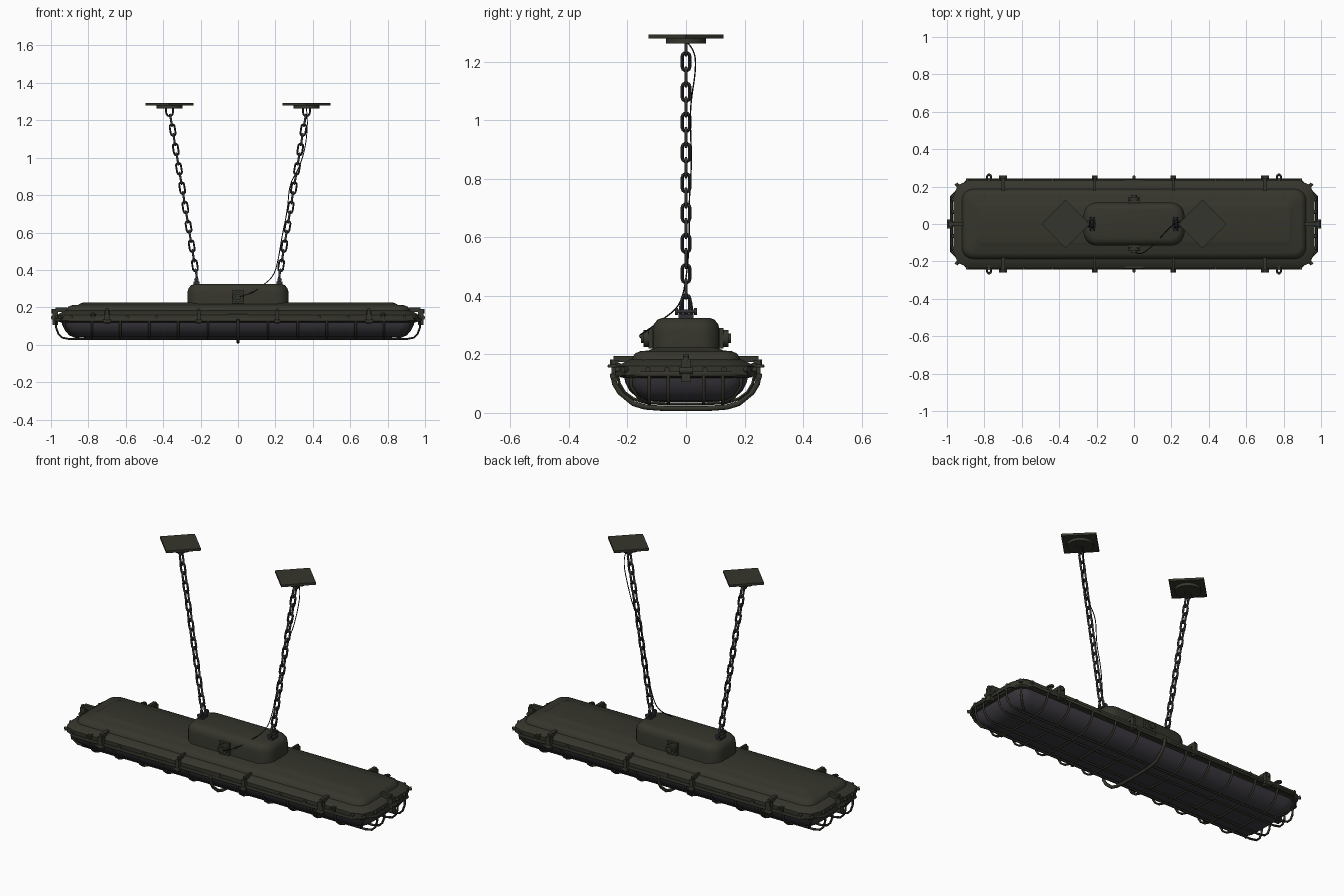
import bpy, bmesh, math
from mathutils import Vector, Matrix

if "Cube" in bpy.data.objects:
    bpy.data.objects.remove(bpy.data.objects["Cube"])

def material(name, col):
    m = bpy.data.materials.new(name)
    m.diffuse_color = (*col, 1)
    m.use_nodes = True
    m.node_tree.nodes["Principled BSDF"].inputs["Base Color"].default_value = m.diffuse_color
    return m

OLIVE = material("dark olive paint", (0.036, 0.036, 0.026))
STEEL = material("dark chain steel", (0.030, 0.030, 0.033))
GLASS = material("smoked glass", (0.045, 0.041, 0.050))
CABLE = material("black rubber", (0.012, 0.012, 0.012))

def finish(name, me, mat, angle=40):
    me.materials.clear()
    me.materials.append(mat)
    ob = bpy.data.objects.new(name, me)
    bpy.context.collection.objects.link(ob)
    bpy.ops.object.select_all(action='DESELECT')
    ob.select_set(True)
    bpy.context.view_layer.objects.active = ob
    bpy.ops.object.shade_smooth_by_angle(angle=math.radians(angle))
    return ob

def loft(name, rings, mat, segs=5, angle=40):
    """Stack of rounded rectangles (half x, half y, corner radius, z), capped."""
    bm = bmesh.new()
    loops = []
    for hx, hy, r, z in rings:
        loop = []
        for q, (sx, sy) in enumerate([(1, 1), (-1, 1), (-1, -1), (1, -1)]):
            for i in range(segs + 1):
                a = math.pi / 2 * (q + i / segs)
                loop.append(bm.verts.new((sx * (hx - r) + r * math.cos(a),
                                          sy * (hy - r) + r * math.sin(a), z)))
        loops.append(loop)
    n = len(loops[0])
    for a, b in zip(loops, loops[1:]):
        for i in range(n):
            bm.faces.new((a[i], a[(i + 1) % n], b[(i + 1) % n], b[i]))
    bm.faces.new(loops[0])
    bm.faces.new(loops[-1])
    bmesh.ops.recalc_face_normals(bm, faces=bm.faces)
    me = bpy.data.meshes.new(name)
    bm.to_mesh(me)
    bm.free()
    return finish(name, me, mat, angle)

def tubes(name, paths, r, mat, cyclic=False, res=1, kind='POLY'):
    """Round wires along point paths, joined in one mesh."""
    cu = bpy.data.curves.new(name, 'CURVE')
    cu.dimensions = '3D'
    cu.bevel_depth, cu.bevel_resolution, cu.use_fill_caps = r, res, True
    for pts in paths:
        s = cu.splines.new(kind)
        s.points.add(len(pts) - 1)
        for p, c in zip(s.points, pts):
            p.co = (*c, 1)
        s.use_cyclic_u = cyclic
        if kind == 'NURBS':
            s.use_endpoint_u, s.order_u = True, 3
    tmp = bpy.data.objects.new(name + "_path", cu)
    bpy.context.collection.objects.link(tmp)
    bpy.context.view_layer.update()
    me = bpy.data.meshes.new_from_object(tmp.evaluated_get(bpy.context.evaluated_depsgraph_get()))
    bpy.data.objects.remove(tmp)
    return finish(name, me, mat, 60)

def solids(name, parts, mat):
    """Boxes ('b', centre, size) and cylinders ('c', centre, radius, depth, axis)."""
    bm = bmesh.new()
    for p in parts:
        T = Matrix.Translation(p[1])
        if p[0] == 'b':
            bmesh.ops.create_cube(bm, size=1, matrix=T @ Matrix.Diagonal((*p[2], 1)))
        else:
            rot = Vector((0, 0, 1)).rotation_difference(Vector(p[4])).to_matrix().to_4x4()
            bmesh.ops.create_cone(bm, cap_ends=True, segments=16, radius1=p[2], radius2=p[2],
                                  depth=p[3], matrix=T @ rot)
    me = bpy.data.meshes.new(name)
    bm.to_mesh(me)
    bm.free()
    return finish(name, me, mat)

# Housing: flange with cut corners, pressed lid, raised control box
loft("housing_flange", [(.935, .205, .07, .118), (.96, .225, .08, .122), (.965, .232, .08, .13),
                        (.965, .232, .08, .16), (.955, .222, .08, .167), (.925, .192, .07, .182)],
     OLIVE, segs=2, angle=30)
loft("housing_lid", [(.928, .194, .07, .165), (.918, .184, .06, .188), (.908, .174, .05, .203),
                     (.89, .156, .045, .211), (.855, .13, .04, .213), (.84, .105, .03, .222),
                     (.83, .095, .03, .225)], OLIVE)
loft("control_box", [(.27, .115, .07, .19), (.27, .115, .07, .282), (.264, .11, .065, .303),
                     (.25, .097, .055, .319), (.23, .078, .04, .325)], OLIVE, segs=6)

# Smoked glass bowl
loft("glass_bowl", [(.945, .212, .07, .13), (.94, .208, .07, .105), (.925, .193, .07, .075),
                    (.905, .168, .07, .053), (.87, .13, .06, .041), (.82, .08, .04, .037)], GLASS)

# Wire guard
def rib(x, d=0.0):
    half = [(.235 + d, .135), (.228 + d, .1), (.21 + d, .07), (.18, .048 - d), (.14, .036 - d), (.07, .031 - d)]
    return [(x, -y, z) for y, z in half] + [(x, y, z) for y, z in reversed(half)]

def runner(y):
    ends = [(.975, .135), (.972, .09), (.96, .058), (.94, .038), (.9, .03)]
    return [(-x, y, z) for x, z in ends] + [(x, y, z) for x, z in reversed(ends)]

tubes("guard_ribs", [rib(s * x) for x in (.16, .32, .475, .63, .78) for s in (-1, 1)], .006, OLIVE)
tubes("guard_runners", [runner(y) for y in (-.125, -.06, .06, .125)], .006, OLIVE)
tubes("guard_centre_hoop", [rib(0, .016)], .009, OLIVE, res=2)
corner = [(.885, .235), (.975, .145)]
ring = corner + [(x, -y) for x, y in reversed(corner)]
ring += [(-x, -y) for x, y in ring]
tubes("guard_frame", [[(x, y, .133) for x, y in ring]], .009, OLIVE, cyclic=True)
tubes("guard_corner_wires", [[(sx * .93, sy * .19, .133), (sx * .925, sy * .187, .09),
                              (sx * .9, sy * .165, .055), (sx * .85, sy * .125, .034)]
                             for sx in (-1, 1) for sy in (-1, 1)], .006, OLIVE)

# Clamps, eyelets, end latches and rivets around the flange
clamps, rivets, eyes = [], [], []
for s in (-1, 1):
    for x in (-.7, -.21, .21, .7):
        w = .03 if abs(x) > .5 else .018
        clamps += [('b', (x, s * .243, .145), (w, .024, .07)),
                   ('b', (x, s * .212, .184), (w * .6, .07, .02)),
                   ('c', (x, s * .25, .172), w * .35, .022, (0, 0, 1)),
                   ('c', (x, s * .25, .125), .01, w + .012, (1, 0, 0))]
    for x in (-.775, .775):
        eyes.append([(x + .011 * math.cos(a * math.pi / 5), s * .25 + .014 * math.sin(a * math.pi / 5), .16)
                     for a in range(10)])
        clamps.append(('b', (x, s * .233, .15), (.018, .02, .04)))
    for x in (.89, .59, .435):
        rivets += [('c', (t * x, s * .234, .148), .009, .018, (0, 1, 0)) for t in (-1, 1)]
    clamps += [('b', (s * .978, 0, .145), (.03, .03, .08)),
               ('b', (s * .945, 0, .188), (.06, .02, .024)),
               ('c', (s * .988, 0, .145), .012, .046, (0, 1, 0)),
               ('c', (s * .985, 0, .18), .011, .024, (0, 0, 1)),
               ('b', (0, s * .232, .148), (.1, .01, .03))]
    rivets += [('c', (s * .968, y, .148), .009, .018, (1, 0, 0)) for y in (-.13, -.065, .065, .13)]
    rivets += [('c', (s * .942, y, .148), .01, .03, (s, y * 5, 0)) for y in (-.205, .205)]
solids("flange_clamps", clamps, OLIVE)
solids("flange_rivets", rivets, OLIVE)
tubes("eyelets", eyes, .006, OLIVE, cyclic=True)

# Cable glands on both sides of the control box
glands = []
for s in (-1, 1):
    glands += [('b', (0, s * .118, .255), (.064, .02, .07)),
               ('c', (0, s * .132, .255), .029, .026, (0, 1, 0)),
               ('c', (0, s * .146, .255), .016, .016, (0, 1, 0))]
solids("cable_glands", glands, OLIVE)

# Ceiling plates (turned 45 degrees) with round bosses
for s, side in ((-1, "left"), (1, "right")):
    plate = loft("ceiling_plate_" + side, [(.092, .092, .003, 1.28), (.092, .092, .003, 1.293)], OLIVE, segs=1)
    plate.rotation_euler.z = math.pi / 4
    plate.location.x = s * .366
    solids("ceiling_boss_" + side, [('c', (s * .366, 0, 1.272), .069, .018, (0, 0, 1))], OLIVE)

    # Chain: alternating oval links from plate to control box
    top, bottom = Vector((s * .358, 0, 1.2)), Vector((s * .222, 0, .372))
    d = (bottom - top).normalized()
    across = Vector((0, 1, 0)).cross(d)
    links = []
    for i in range(17):
        c = top.lerp(bottom, i / 16)
        w = Vector((0, 1, 0)) if i % 2 == 0 else across
        link = []
        for k in range(12):
            a = math.pi * (k % 6) / 5
            h = 1 if k < 6 else -1
            link.append(c + d * h * (.0185 + .013 * math.sin(a)) + w * h * .013 * math.cos(a))
        links.append(link)
    tubes("chain_" + side, links, .0058, STEEL, cyclic=True)

    # Upper staple and lower shackle with cross pin
    arc = [math.pi * k / 6 for k in range(7)]
    tubes("chain_staple_" + side,
          [[(s * .366 - .018, 0, 1.27)] + [(s * .366 - .018 * math.cos(a), 0, 1.242 - .02 * math.sin(a))
                                          for a in arc] + [(s * .366 + .018, 0, 1.27)]], .005, STEEL)
    tubes("chain_shackle_" + side,
          [[(s * .222, -.018, .318)] + [(s * .222, -.018 * math.cos(a), .365 + .032 * math.sin(a))
                                       for a in arc] + [(s * .222, .018, .318)]], .006, STEEL)
    solids("shackle_pin_" + side, [('c', (s * .222, 0, .347), .007, .07, (0, 1, 0)),
                                   ('c', (s * .222, -.033, .347), .012, .01, (0, 1, 0)),
                                   ('c', (s * .222, .033, .347), .012, .01, (0, 1, 0)),
                                   ('b', (s * .222, 0, .328), (.03, .05, .02))], STEEL)

# Power cable hanging beside the right chain to the front gland
tubes("power_cable", [[(.366, .005, 1.265), (.368, .03, 1.24), (.372, .034, 1.17), (.36, .014, 1.05),
                       (.325, .016, .94), (.275, .02, .86), (.265, .01, .72), (.235, .012, .58),
                       (.215, .0, .45), (.19, -.02, .365), (.13, -.085, .315), (.08, -.135, .28),
                       (.03, -.165, .262), (0, -.15, .255)]], .0025, CABLE, kind='NURBS')
